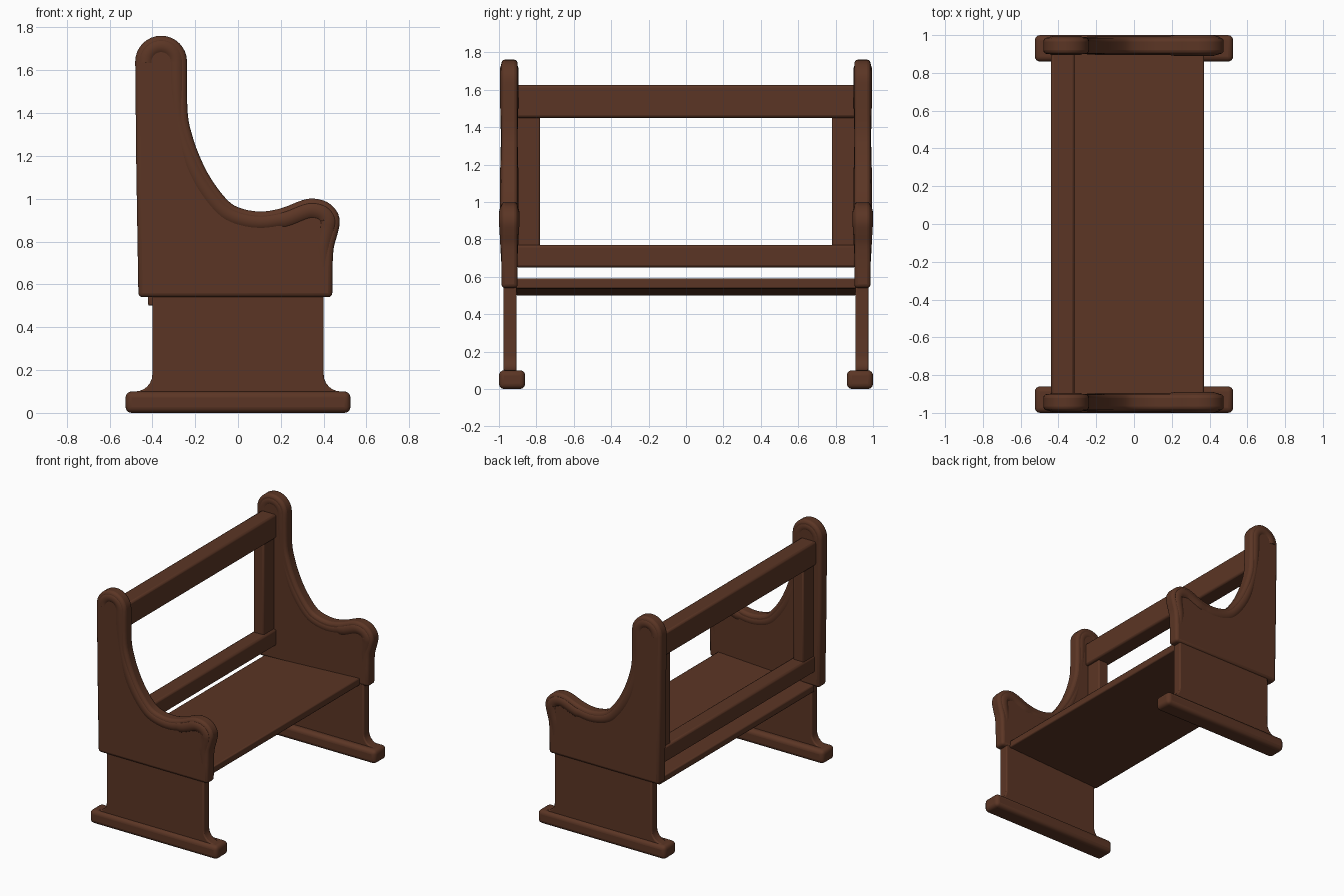
import bpy, bmesh, math
from mathutils import Vector

if "Cube" in bpy.data.objects:
    bpy.data.objects.remove(bpy.data.objects["Cube"])

wood = bpy.data.materials.new("dark brown wood")
wood.diffuse_color = (0.105, 0.036, 0.018, 1)
wood.use_nodes = True
wood.node_tree.nodes["Principled BSDF"].inputs["Base Color"].default_value = wood.diffuse_color


def finish(ob, bevel=0.0, segments=3):
    ob.data.materials.append(wood)
    if bevel:
        m = ob.modifiers.new("rounded edges", 'BEVEL')
        m.width, m.segments = bevel, segments
        m.limit_method, m.angle_limit = 'ANGLE', math.radians(40)
    bpy.ops.object.select_all(action='DESELECT')
    ob.select_set(True)
    bpy.context.view_layer.objects.active = ob
    if ob.type == 'MESH':
        bpy.ops.object.shade_smooth_by_angle(angle=math.radians(40))
    return ob


def slab(name, pts, y0, y1, bevel, segments=3):
    """Extrude an x-z outline from y0 to y1."""
    bm = bmesh.new()
    face = bm.faces.new([bm.verts.new((x, y0, z)) for x, z in pts])
    ext = bmesh.ops.extrude_face_region(bm, geom=[face])
    verts = [g for g in ext['geom'] if isinstance(g, bmesh.types.BMVert)]
    bmesh.ops.translate(bm, verts=verts, vec=(0, y1 - y0, 0))
    bmesh.ops.recalc_face_normals(bm, faces=bm.faces)
    me = bpy.data.meshes.new(name)
    bm.to_mesh(me)
    bm.free()
    ob = bpy.data.objects.new(name, me)
    bpy.context.collection.objects.link(ob)
    return finish(ob, bevel, segments)


def box(name, x0, x1, y0, y1, z0, z1, bevel=0.01, segments=2):
    return slab(name, [(x0, z0), (x1, z0), (x1, z1), (x0, z1)], y0, y1, bevel, segments)


def spline(pts, n=4):
    """Catmull-Rom smoothing of a point list."""
    p = [Vector(q) for q in pts]
    p = [p[0]] + p + [p[-1]]
    out = []
    for i in range(1, len(p) - 2):
        a, b, c, d = p[i - 1:i + 3]
        for k in range(n):
            t = k / n
            out.append(0.5 * (2 * b + (c - a) * t + (2 * a - 5 * b + 4 * c - d) * t * t
                              + (3 * b - a - 3 * c + d) * t ** 3))
    return out + [p[-2]]


# Outline of the upper end panel: round post cap, then the arm curve
cap = [Vector((-0.359 - 0.121 * math.cos(a), 1.64 + 0.121 * math.sin(a)))
       for a in [math.pi * i / 16 for i in range(17)]]
arm = spline([(-0.238, 1.58), (-0.235, 1.4), (-0.215, 1.3), (-0.18, 1.2), (-0.13, 1.1),
              (-0.06, 1.005), (0, 0.96), (0.1, 0.94), (0.2, 0.955), (0.3, 0.993),
              (0.36, 1.0), (0.42, 0.982), (0.462, 0.94), (0.475, 0.89), (0.463, 0.83),
              (0.447, 0.77), (0.441, 0.68)])
top_edge = cap + arm
panel = [Vector((0.44, 0.54)), Vector((-0.465, 0.54)), Vector((-0.475, 1.15))] + top_edge

# Outline of the lower leg with flared base
flare = [(0.48 - 0.08 * math.cos(a), 0.18 - 0.08 * math.sin(a))
         for a in [math.pi / 2 * i / 6 for i in range(7)]]
leg = [(0.40, 0.58)] + flare + [(0.48, 0.06)]
leg += [(-x, z) for x, z in reversed(leg)]

for s, side in ((-1, "left"), (1, "right")):
    slab(side + "_end_panel", panel, s * 0.90, s * 0.987, 0.02)
    slab(side + "_leg", leg, s * 0.905, s * 0.975, 0.008, 2)
    box(side + "_foot", -0.525, 0.525, s * 0.86, s * 1.0, 0, 0.1, 0.028, 4)

    # Soft rolled rim following the cap and armrest
    cu = bpy.data.curves.new(side + "_rolled_rim", 'CURVE')
    cu.dimensions = '3D'
    cu.bevel_depth, cu.bevel_resolution, cu.use_fill_caps = 1.0, 4, True
    sp = cu.splines.new('POLY')
    sp.points.add(len(top_edge) - 1)
    for i, p in enumerate(top_edge):
        t = top_edge[min(i + 1, len(top_edge) - 1)] - top_edge[max(i - 1, 0)]
        n = Vector((t.y, -t.x)).normalized()
        if p.x > 0.2:
            r = 0.055 - 0.012 * max(0, (0.88 - p.y) / 0.2)
        else:
            r = 0.050 - 0.005 * math.exp(-((p.y - 1.35) / 0.15) ** 2)
        q = p + n * r
        sp.points[i].co = (q.x, s * 0.945, q.y, 1)
        sp.points[i].radius = r
    rim = bpy.data.objects.new(side + "_rolled_rim", cu)
    bpy.context.collection.objects.link(rim)
    finish(rim)
    sp.use_smooth = True

    # Upright of the back frame
    box(side + "_back_stile", -0.42, -0.335, s * 0.78, s * 0.91, 0.66, 1.5)

# Seat board, tipped slightly back
slab("seat", [(-0.42, 0.50), (0.37, 0.537), (0.37, 0.59), (-0.42, 0.55)], -0.91, 0.91, 0.008, 2)

# Back rails
box("top_back_rail", -0.44, -0.315, -0.91, 0.91, 1.45, 1.625, 0.014)
box("bottom_back_rail", -0.43, -0.315, -0.91, 0.91, 0.65, 0.77, 0.014)
